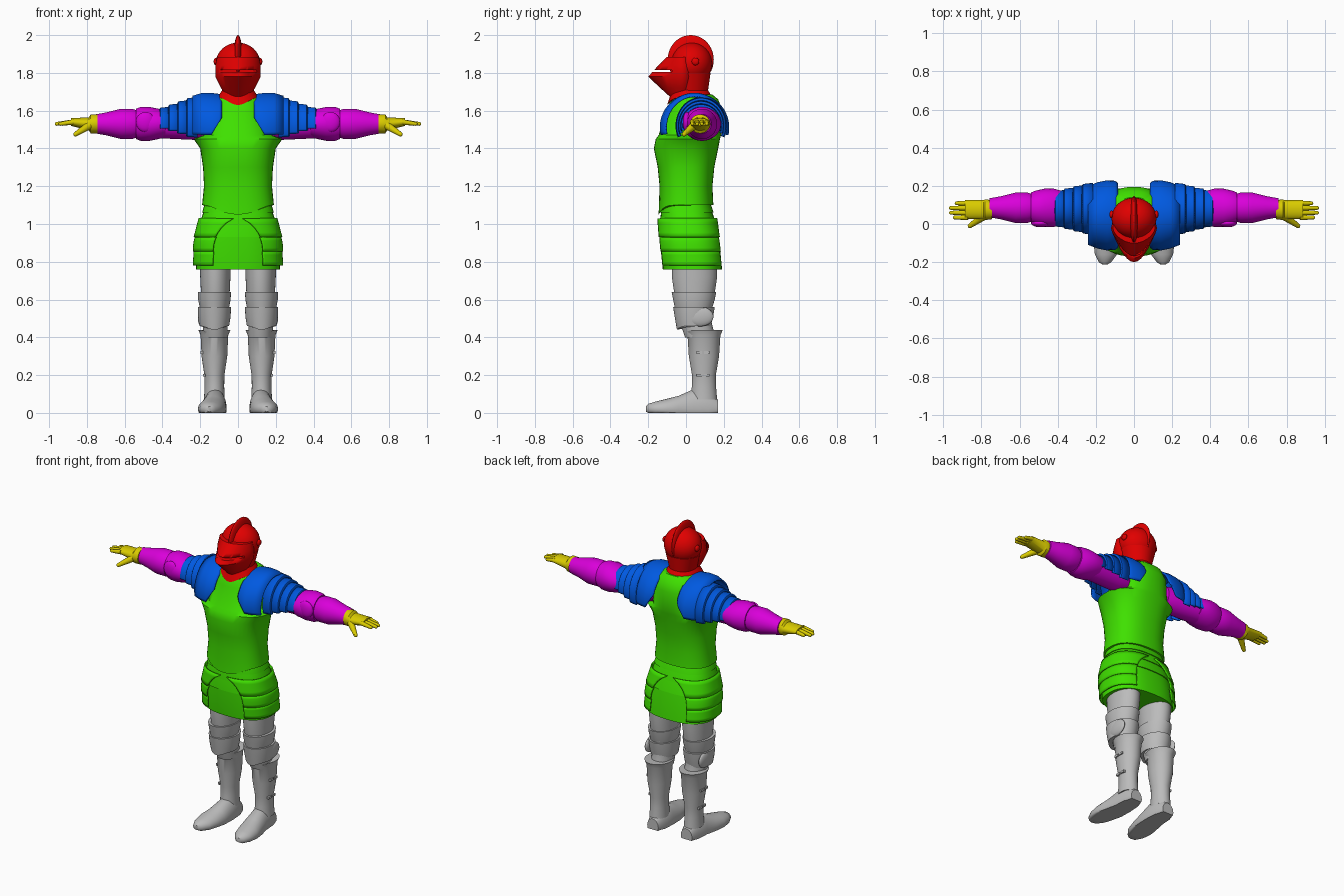
import bpy, bmesh
from math import sin, cos, radians, copysign
from mathutils import Matrix, Vector

if "Cube" in bpy.data.objects:
    bpy.data.objects.remove(bpy.data.objects["Cube"], do_unlink=True)


def material(name, red, green, blue):
    mat = bpy.data.materials.new(name)
    mat.use_nodes = True
    mat.diffuse_color = (red, green, blue, 1)
    shader = mat.node_tree.nodes["Principled BSDF"]
    shader.inputs["Base Color"].default_value = (red, green, blue, 1)
    return mat


RED = material("red", .75, 0, 0)
GREEN = material("green", .05, .75, 0)
BLUE = material("blue", 0, .1, .75)
MAGENTA = material("magenta", .7, 0, .7)
YELLOW = material("yellow", .7, .6, 0)
GREY = material("grey", .5, .5, .5)


def finish(name, bm, mat, mirror=False, thickness=0):
    """Turn a bmesh into a smooth object, optionally mirrored and thickened."""
    bmesh.ops.recalc_face_normals(bm, faces=bm.faces)
    mesh = bpy.data.meshes.new(name)
    bm.to_mesh(mesh)
    bm.free()
    for face in mesh.polygons:
        face.use_smooth = True
    mesh.set_sharp_from_angle(angle=radians(38))
    mesh.materials.append(mat)
    ob = bpy.data.objects.new(name, mesh)
    bpy.context.collection.objects.link(ob)
    if thickness:
        solid = ob.modifiers.new("thickness", 'SOLIDIFY')
        solid.thickness = thickness
        solid.offset = 0
    if mirror:
        ob.modifiers.new("mirror", 'MIRROR')
    return ob


def loft(name, mat, rings, centre=(0, 0), axis='z', power=2, segments=40, arc=None,
         span=lambda t: 1, beak=lambda t: 0, point=0, mirror=False):
    """Skin rings of (position, radius a, radius b, optional shift) along an axis.
    arc = (middle, half angle) leaves the section open and span scales it;
    beak pulls the front outward; point drops the front of the first ring."""
    bm = bmesh.new()
    rows = []
    for ring in rings:
        t, radius_a, radius_b = ring[:3]
        shift = ring[3] if len(ring) > 3 else 0
        row = []
        for i in range(segments):
            if arc:
                angle = arc[0] + arc[1] * span(t) * (2 * i / (segments - 1) - 1)
            else:
                angle = 360 * i / segments
            c, s = cos(radians(angle)), sin(radians(angle))
            front = max(0, -s)
            a = centre[0] + radius_a * copysign(abs(c) ** (2 / power), c)
            b = centre[1] + radius_b * copysign(abs(s) ** (2 / power), s)
            b -= beak(t) * front ** 3
            along = t - point * front ** 5 if ring is rings[0] else t
            row.append(bm.verts.new({'z': (a, b + shift, along),
                                     'x': (along, a, b + shift),
                                     'y': (a + shift, along, max(b, 0))}[axis]))
        rows.append(row)
    for lower, upper in zip(rows, rows[1:]):
        for i in range(segments - 1 if arc else segments):
            j = (i + 1) % segments
            bm.faces.new((lower[i], lower[j], upper[j], upper[i]))
    if not arc:
        bm.faces.new(rows[0])
        bm.faces.new(rows[-1])
    return finish(name, bm, mat, mirror, .008 if arc else 0)


def ball(name, mat, centre, radii, mirror=False):
    bm = bmesh.new()
    place = Matrix.Translation(centre) @ Matrix.Diagonal((*radii, 1))
    bmesh.ops.create_uvsphere(bm, u_segments=32, v_segments=20, radius=1, matrix=place)
    return finish(name, bm, mat, mirror)


def box(name, mat, centre, size, mirror=False):
    bm = bmesh.new()
    place = Matrix.Translation(centre) @ Matrix.Diagonal((*size, 1))
    bmesh.ops.create_cube(bm, size=1, matrix=place)
    return finish(name, bm, mat, mirror)


def digit(name, start, end, base, tip):
    """Tapered glove finger with a round end."""
    bm = bmesh.new()
    start, end = Vector(start), Vector(end)
    turn = (end - start).to_track_quat('Z', 'Y').to_matrix().to_4x4()
    bmesh.ops.create_cone(bm, cap_ends=True, segments=12, radius1=base, radius2=tip,
                          depth=(end - start).length,
                          matrix=Matrix.Translation((start + end) / 2) @ turn)
    bmesh.ops.create_uvsphere(bm, u_segments=12, v_segments=8, radius=tip,
                              matrix=Matrix.Translation(end))
    return finish(name, bm, YELLOW, mirror=True)


# Helmet: skull, neck, crest, beaked visor with eye slit, pivots, neck guard
ball("helmet_skull", RED, (0, .03, 1.85), (.118, .108, .11))
loft("helmet_neck", RED, [(1.66, .07, .085), (1.8, .11, .105)], centre=(0, .025))
ball("helmet_crest", RED, (0, .025, 1.87), (.024, .122, .13))
visor = loft("visor", RED, [(1.67, .055, .05), (1.72, .09, .06), (1.78, .12, .07),
                            (1.84, .12, .07), (1.885, .11, .065)],
             centre=(0, -.02), beak=lambda z: .11 - .9 * abs(z - 1.78))
slit = box("slit_cutter", RED, (0, -.17, 1.81), (.4, .19, .012))
slit.hide_render = True
slit.hide_viewport = True
cut = visor.modifiers.new("eye_slit", 'BOOLEAN')
cut.operation = 'DIFFERENCE'
cut.object = slit
ball("visor_pivot", RED, (.117, .05, 1.86), (.012, .02, .02), mirror=True)
loft("neck_guard", RED, [(1.67, .11, .12), (1.72, .075, .09)], centre=(0, .02), point=.04)

# Breastplate with flared arm openings and a pointed lower edge
loft("breastplate", GREEN, [
    (1.1, .19, .145), (1.2, .18, .14), (1.3, .185, .15), (1.4, .2, .17),
    (1.45, .235, .17, .01), (1.47, .18, .165, .02), (1.6, .155, .15, .045),
    (1.66, .13, .125, .045), (1.685, .1, .1, .04)], power=2.4, point=.05)


def hip_ring(z, grow):
    """Skirt section that swells below the waist and drifts backward."""
    drop = 1.1 - z
    swell = min(1, drop * 5)
    return z, .18 + .04 * swell + grow, .135 + .03 * (swell - drop) + grow, drop / 10


# Skirt bands, and hip plates that leave an arch open at the front
skirt_edges = (1.11, 1.06, 1, .93, .76)
for top, bottom in zip(skirt_edges, skirt_edges[1:]):
    middle = (top + bottom) / 2
    loft("skirt_band", GREEN, [hip_ring(top, -.004), hip_ring(middle, 0), hip_ring(bottom, .002)],
         power=2.5)
plate_edges = (1.03, .93, .855, .78)
for top, bottom in zip(plate_edges, plate_edges[1:]):
    steps = [top + (bottom - top) * i / 4 for i in range(5)]
    loft("hip_plate", GREEN, [hip_ring(z, .011 + .06 * (top - z)) for z in steps],
         power=2.5, arc=(0, 61), span=lambda z: 1 + .42 * ((z - .78) * 4) ** 4, mirror=True)

# Shoulders: broad plate and four overlapping bands
loft("shoulder_plate", BLUE, [(.085, .175, .17), (.1, .18, .175), (.14, .18, .18),
                              (.19, .17, .18), (.24, .15, .165)],
     centre=(.045, 1.51), axis='x', arc=(90, 102),
     span=lambda x: min(1, .7 + 6 * (x - .085)), mirror=True)
for k in range(4):
    inner, radius = .215 + .048 * k, .148 - .017 * k
    depth = .72 * radius + .02
    loft("shoulder_band", BLUE, [(inner, depth + .005, radius), (inner + .05, depth, radius - .005),
                                 (inner + .056, depth - .01, radius - .015)],
         centre=(.08, 1.52), axis='x', arc=(90, 114 - 5 * k), mirror=True)

# Arms: upper arm, elbow guard with disc, forearm
ARM = dict(centre=(.085, 1.53), axis='x', mirror=True)
loft("upper_arm", MAGENTA, [(.15, .06, .07), (.22, .075, .085), (.44, .08, .075)], **ARM)
loft("elbow_guard", MAGENTA, [(.385, .09, .07), (.42, .1, .08), (.47, .1, .09),
                              (.515, .09, .09), (.54, .08, .08)], **ARM)
ball("elbow_disc", MAGENTA, (.49, .005, 1.54), (.05, .022, .053), mirror=True)
loft("forearm", MAGENTA, [(.53, .07, .07), (.56, .08, .08), (.62, .08, .08),
                          (.7, .06, .06), (.757, .05, .05)], **ARM)

# Gloves: cuffed palm, four fingers, thumb
loft("glove_palm", YELLOW, [(.745, .05, .05), (.78, .054, .05), (.79, .05, .035),
                            (.885, .05, .02, .01)],
     centre=(.075, 1.53), axis='x', mirror=True)
for k, reach in enumerate((.94, .96, .96, .93)):
    y = .034 + .025 * k
    digit("finger", (.87, y, 1.54), (reach, y, 1.53), base=.014, tip=.01)
digit("thumb", (.79, .04, 1.52), (.86, -.01, 1.475), base=.022, tip=.012)

# Legs: thigh, stepped knee guard with wing, shin guard with clasps
loft("thigh", GREY, [(.84, .085, .12), (.72, .08, .12), (.62, .075, .105),
                     (.5, .065, .085), (.4, .065, .08, .03)], centre=(.12, .045), mirror=True)
for name, top, bottom, depth in (("knee_band", .64, .56, .118), ("knee_guard", .56, .46, .11)):
    loft(name, GREY, [(bottom, .078, depth - .02), ((top + bottom) / 2, .086, depth - .008),
                      (top, .088, depth)], centre=(.125, .042), point=.02, mirror=True)
ball("knee_wing", GREY, (.195, .075, .51), (.018, .07, .052), mirror=True)
loft("shin_guard", GREY, [(.44, .085, .1), (.41, .073, .087), (.3, .068, .08),
                          (.2, .053, .063), (.14, .052, .064), (.07, .055, .07)],
     centre=(.125, .095), point=.02, mirror=True)
for x, z in ((.192, .32), (.178, .2)):
    for y in (.07, .11):
        box("shin_clasp", GREY, (x, y, z), (.014, .03, .014), mirror=True)

# Pointed shoes with a flat sole
loft("shoe", GREY, [(.17, .04, .05), (.12, .056, .1), (.04, .062, .105), (-.04, .07, .07, .01),
                    (-.1, .07, .055, .02), (-.16, .058, .04, .025), (-.2, .033, .028, .03),
                    (-.213, .012, .014, .03)], centre=(.122, .02), axis='y', mirror=True)
